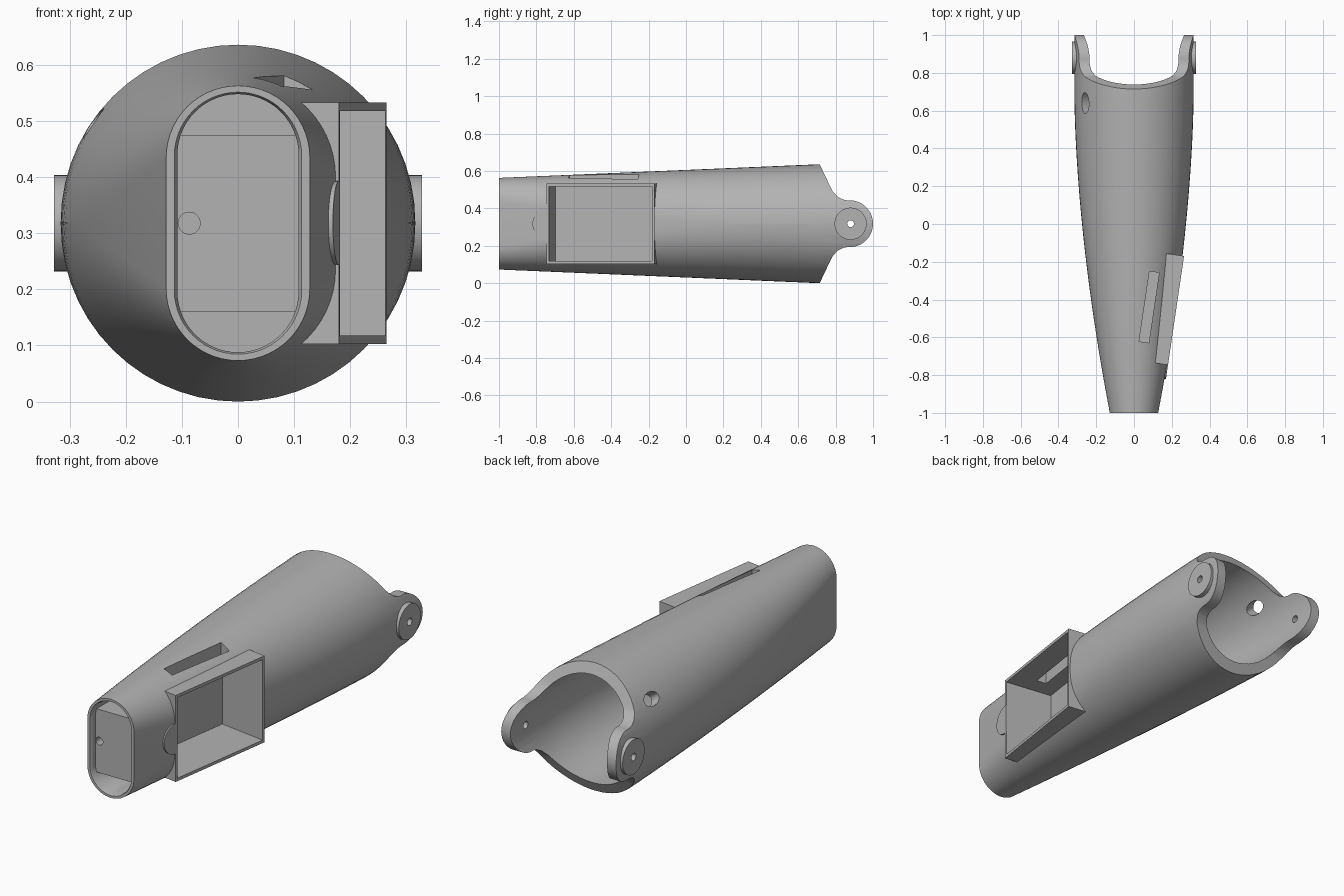
import bpy, bmesh, math
from mathutils import Vector, Matrix

if "Cube" in bpy.data.objects:
    bpy.data.objects.remove(bpy.data.objects["Cube"])

ZC = 0.318                      # height of the long axis
TILT = math.radians(-8.4)       # side box follows the taper
BOX = Vector((0.2225, -0.458, ZC))
ROT = Matrix.Rotation(TILT, 4, 'Z')
OUT = ROT @ Vector((1, 0, 0))

grey = bpy.data.materials.new("plain grey")
grey.use_nodes = True
grey.diffuse_color = (0.45, 0.45, 0.45, 1)
grey.node_tree.nodes["Principled BSDF"].inputs["Base Color"].default_value = grey.diffuse_color


def finish(name, bm):
    bmesh.ops.recalc_face_normals(bm, faces=bm.faces)
    me = bpy.data.meshes.new(name)
    bm.to_mesh(me)
    bm.free()
    me.materials.append(grey)
    ob = bpy.data.objects.new(name, me)
    bpy.context.collection.objects.link(ob)
    return ob


def loft(name, rings):
    bm = bmesh.new()
    loops = [[bm.verts.new(p) for p in ring] for ring in rings]
    n = len(loops[0])
    for a, b in zip(loops, loops[1:]):
        for i in range(n):
            j = (i + 1) % n
            bm.faces.new((a[i], a[j], b[j], b[i]))
    bm.faces.new(loops[0])
    bm.faces.new(loops[-1][::-1])
    return finish(name, bm)


def cylinder(name, centre, axis, radius, depth, squash=1.0, segs=40):
    bm = bmesh.new()
    bmesh.ops.create_cone(bm, cap_ends=True, segments=segs, radius1=radius,
                          radius2=radius, depth=depth)
    turn = Vector(axis).to_track_quat('Z', 'Y').to_matrix().to_4x4()
    shape = Matrix.Diagonal((1, squash, 1, 1))
    bm.transform(Matrix.Translation(centre) @ turn @ shape)
    return finish(name, bm)


def block(name, centre, size, turn=Matrix.Identity(4)):
    bm = bmesh.new()
    bmesh.ops.create_cube(bm, size=1)
    bm.transform(Matrix.Translation(centre) @ turn @ Matrix.Diagonal((*size, 1)))
    return finish(name, bm)


def boolean(target, tool, mode='DIFFERENCE'):
    mod = target.modifiers.new(tool.name, 'BOOLEAN')
    mod.operation, mod.object, mod.solver = mode, tool, 'EXACT'
    bpy.context.view_layer.objects.active = target
    bpy.ops.object.modifier_apply(modifier=mod.name)
    bpy.data.objects.remove(tool)


def stadium(y, w, h, n=28):
    pts = []
    for side, start in ((1, 0), (-1, math.pi)):
        for i in range(n + 1):
            a = start + math.pi * i / n
            pts.append((w * math.cos(a), y, ZC + side * (h - w) + w * math.sin(a)))
    return pts


def section(y, inset=0.0):
    t = min(max((y + 1) / 1.715, 0), 1)
    w = 0.128 + 0.188 * (1 - (1 - t) ** 1.745)
    h = 0.245 + 0.073 * t
    return stadium(y, w - inset, h - inset)


def steps(a, b, n):
    return [a + (b - a) * i / n for i in range(n + 1)]


# Tapered sleeve, with the side box and hinge pads joined on
sleeve = loft("forearm_sleeve", [section(y) for y in steps(-1, 0.715, 24) + [1.05]])
boolean(sleeve, block("box_shell", BOX - OUT * 0.06, (0.12, 0.583, 0.43), ROT), 'UNION')
boolean(sleeve, cylinder("box_tab", Vector((0.18, -0.747, ZC)) - OUT * 0.03, OUT, 0.075, 0.06), 'UNION')

# Side outline: sloped rear rim running into rounded hinge lugs
upper = [(0.684, 0.382), (0.715, 0.317), (0.765, 0.212), (0.785, 0.172),
         (0.81, 0.145), (0.84, 0.129)]
arc = [(0.875 + 0.125 * math.cos(a), 0.125 * math.sin(a))
       for a in steps(math.radians(95), math.radians(-95), 36)]
outline = [(-1.1, 0.382)] + upper + arc + [(y, -z) for y, z in upper[::-1]] + [(-1.1, -0.382)]
boolean(sleeve, loft("outline", [[(x, y, ZC + z) for y, z in outline] for x in (-0.5, 0.5)]),
        'INTERSECT')
for s in (-1, 1):
    boolean(sleeve, cylinder("hinge_pad", Vector((s * 0.303, 0.88, ZC)), (1, 0, 0), 0.086, 0.05), 'UNION')

# Rear bore and hinge pin holes
boolean(sleeve, loft("bore", [section(y, 0.05) for y in steps(-0.08, 0.715, 14) + [1.1]]))
boolean(sleeve, cylinder("pin_hole", Vector((0, 0.88, ZC)), (1, 0, 0), 0.018, 1))

# Front socket with a stepped lip
boolean(sleeve, loft("socket", [stadium(-1.01, 0.119, 0.237), stadium(-0.99, 0.108, 0.23),
                                stadium(-0.79, 0.108, 0.23)]))
for s in (-1, 1):
    boolean(sleeve, cylinder("screw_hole", Vector((0, -0.9, ZC + s * 0.25)), (0, 0, 1), 0.012, 0.12, segs=20))

# Side box cavity, its floor screws and tab hole
boolean(sleeve, block("box_cavity", BOX - OUT * 0.1, (0.3, 0.557, 0.4), ROT))
for sy in (-1, 1):
    for sz in (-1, 1):
        spot = BOX - OUT * 0.25 + ROT @ Vector((0, sy * 0.235, sz * 0.165))
        boolean(sleeve, cylinder("floor_screw", spot, OUT, 0.012, 0.06, segs=20))
boolean(sleeve, cylinder("tab_hole", Vector((0.175, -0.78, ZC)), OUT, 0.012, 0.07, segs=20))

# Top slot into the box, and the oval strap hole near the rear
boolean(sleeve, block("top_slot", Vector((0.08, -0.44, 0.59)), (0.052, 0.375, 0.2), ROT))
boolean(sleeve, cylinder("strap_hole", Vector((-0.255, 0.64, 0.494)), (-0.82, 0, 0.57), 0.055, 0.2, 0.6))

# Socket plug with a cable hole
plug = block("socket_plug", Vector((0, -0.875, ZC)), (0.215, 0.18, 0.315))
boolean(plug, cylinder("cable_hole", Vector((-0.087, -0.95, ZC)), (0, 1, 0), 0.0195, 0.2))

for ob in (sleeve, plug):
    bpy.ops.object.select_all(action='DESELECT')
    ob.select_set(True)
    bpy.context.view_layer.objects.active = ob
    bpy.ops.object.shade_smooth_by_angle(angle=math.radians(28))
